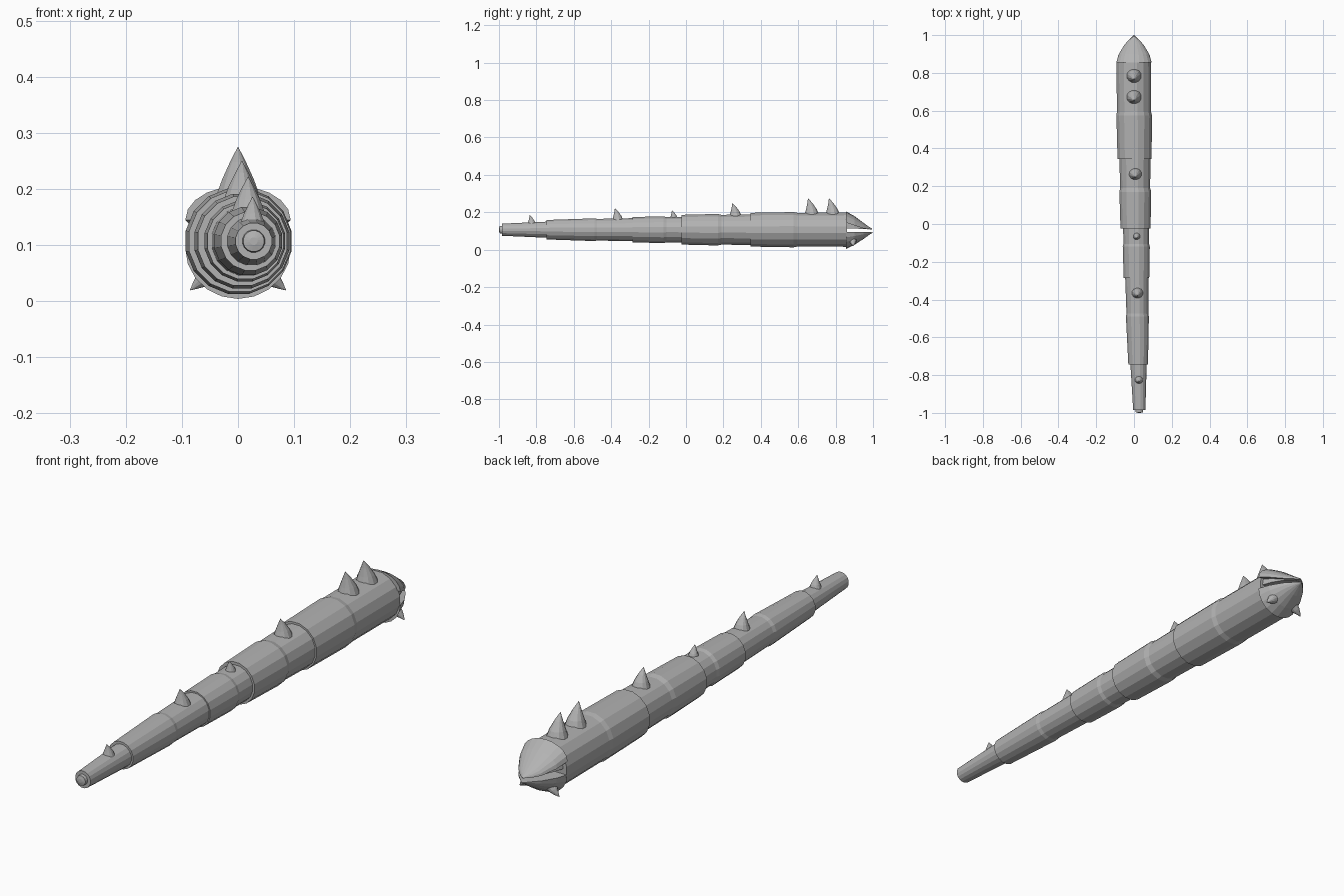
import bpy, math
from mathutils import Vector

if "Cube" in bpy.data.objects:
    bpy.data.objects.remove(bpy.data.objects["Cube"])

SIDES = 16
skin = bpy.data.materials.new("grey_skin")
skin.diffuse_color = (0.45, 0.45, 0.45, 1)
skin.use_nodes = True
skin.node_tree.nodes["Principled BSDF"].inputs["Base Color"].default_value = skin.diffuse_color


def make(name, verts, faces):
    mesh = bpy.data.meshes.new(name)
    mesh.from_pydata(verts, [], faces)
    mesh.materials.append(skin)
    obj = bpy.data.objects.new(name, mesh)
    bpy.context.collection.objects.link(obj)
    return obj


def loft(name, rings):
    """Skin equal-length rings and cap both ends."""
    n = len(rings[0])
    verts = [p for ring in rings for p in ring]
    faces = [(k * n + i, k * n + (i + 1) % n, (k + 1) * n + (i + 1) % n, (k + 1) * n + i)
             for k in range(len(rings) - 1) for i in range(n)]
    faces.append(tuple(reversed(range(n))))
    faces.append(tuple(range(len(verts) - n, len(verts))))
    obj = make(name, verts, faces)
    # consistent outward normals
    import bmesh
    bm = bmesh.new()
    bm.from_mesh(obj.data)
    bmesh.ops.recalc_face_normals(bm, faces=bm.faces)
    bm.to_mesh(obj.data)
    bm.free()
    return obj


def body_ring(y, cx, r, cz=0.107):
    step = 2 * math.pi / SIDES
    return [(cx + r * math.cos((i + 0.5) * step), y, cz + r * math.sin((i + 0.5) * step))
            for i in range(SIDES)]


def spike(name, base, axis, radius, height, lean):
    """Curved cone: a few rings bending towards the lean vector."""
    axis, base = Vector(axis).normalized(), Vector(base)
    u = axis.orthogonal().normalized()
    v = axis.cross(u)
    rings = []
    for t, s in ((0, 1), (0.35, 0.72), (0.7, 0.36), (1, 0.01)):
        c = base + axis * height * t + Vector(lean) * t * t
        rings.append([c + (u * math.cos(a) + v * math.sin(a)) * radius * s
                      for a in (i * math.pi / 6 for i in range(12))])
    return loft(name, rings)


def jaw(name, stations, n=10):
    """Half-ellipse loft: y, half width, flat z, outer z."""
    return loft(name, [[(w * math.cos(math.pi * i / n), y, zf + (zo - zf) * math.sin(math.pi * i / n))
                        for i in range(n + 1)] for y, w, zf, zo in stations])


# Body segments: (y, centre x, radius), each wider than the one before
segments = {
    "tail_segment": [(-0.985, 0.028, 0.033), (-0.74, 0.024, 0.044)],
    "rear_segment": [(-0.745, 0.022, 0.053), (-0.49, 0.018, 0.062),
                     (-0.475, 0.018, 0.059), (-0.28, 0.015, 0.063)],
    "middle_segment": [(-0.285, 0.013, 0.069), (-0.12, 0.012, 0.073),
                       (-0.105, 0.012, 0.069), (-0.02, 0.011, 0.070)],
    "front_segment": [(-0.025, 0.008, 0.081), (0.17, 0.007, 0.086),
                      (0.19, 0.006, 0.081), (0.35, 0.005, 0.084)],
    "neck_segment": [(0.345, 0.003, 0.092), (0.575, 0.001, 0.096),
                     (0.595, 0.0, 0.092), (0.86, -0.002, 0.093)],
}
for name, profile in segments.items():
    loft(name, [body_ring(*p) for p in profile])

# Tail tip
loft("tail_tip", [body_ring(y, 0.028, r) for y, r in
                  ((-0.98, 0.021), (-0.997, 0.019), (-1.0, 0.007))])

# Back spikes: x, y, base z, radius, tip z
back = [(0.0, 0.785, 0.185, 0.041, 0.275), (0.0, 0.673, 0.185, 0.041, 0.275),
        (0.007, 0.265, 0.180, 0.034, 0.250), (0.014, -0.065, 0.170, 0.020, 0.212),
        (0.018, -0.365, 0.160, 0.030, 0.222), (0.026, -0.825, 0.140, 0.022, 0.186)]
for i, (x, y, z, r, tip) in enumerate(back):
    spike(f"back_spike_{i + 1}", (x, y, z), (0, 0, 1), r, tip - z, (0, -0.5 * r, 0))

# Upper jaw shell over a narrower palate
jaw("upper_jaw", [(0.855, 0.094, 0.145, 0.205), (0.90, 0.080, 0.130, 0.180),
                  (0.95, 0.050, 0.114, 0.143), (0.975, 0.027, 0.110, 0.125),
                  (0.995, 0.002, 0.108, 0.112)])
jaw("palate", [(0.855, 0.080, 0.114, 0.190), (0.90, 0.065, 0.113, 0.168),
               (0.95, 0.038, 0.111, 0.135), (0.975, 0.015, 0.109, 0.118)])

# Lower jaw
jaw("lower_jaw", [(0.855, 0.094, 0.094, 0.004), (0.90, 0.080, 0.094, 0.026),
                  (0.95, 0.050, 0.094, 0.058), (0.98, 0.022, 0.094, 0.080),
                  (1.0, 0.001, 0.093, 0.091)])

# Chin spikes, one on each side
for side, label in ((-1, "left"), (1, "right")):
    spike(f"chin_spike_{label}", (0.052 * side, 0.892, 0.048), (side, 0.25, -0.85),
          0.020, 0.045, (0, -0.008, 0))
